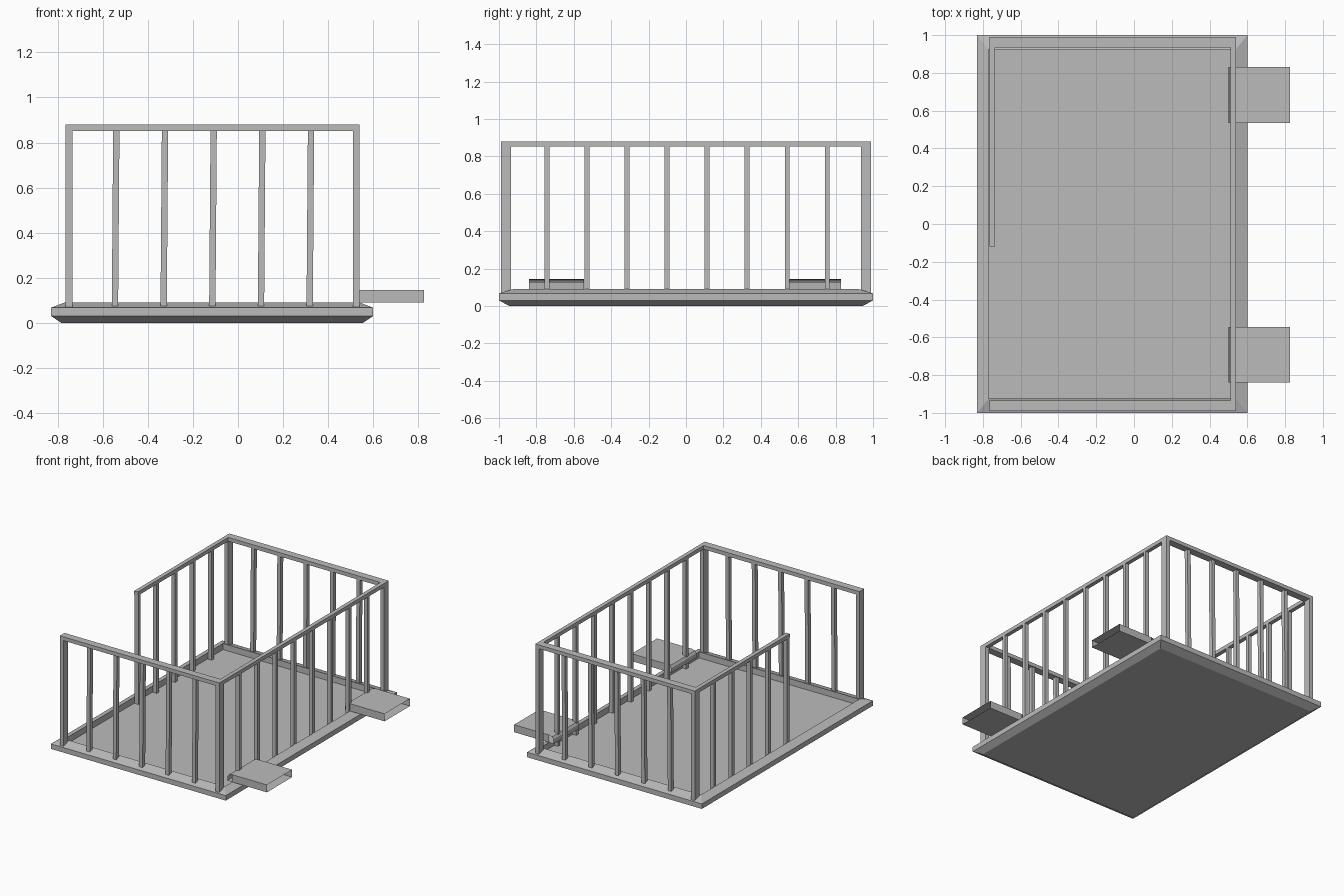
import bpy
import bmesh

cube = bpy.data.objects.get("Cube")
if cube:
    bpy.data.objects.remove(cube, do_unlink=True)

# Single flat colour
grey = bpy.data.materials.new("plain_grey")
grey.use_nodes = True
COLOR = (0.5, 0.5, 0.5, 1)
grey.diffuse_color = COLOR
grey.node_tree.nodes["Principled BSDF"].inputs["Base Color"].default_value = COLOR


def finish(name, bm, fix_normals=True):
    if fix_normals:
        bmesh.ops.recalc_face_normals(bm, faces=bm.faces[:])
    mesh = bpy.data.meshes.new(name)
    bm.to_mesh(mesh)
    bm.free()
    mesh.materials.append(grey)
    obj = bpy.data.objects.new(name, mesh)
    bpy.context.collection.objects.link(obj)
    return obj


def box(name, x0, x1, y0, y1, z0, z1, lean=0):
    """Axis-aligned bar whose top may lean along x."""
    bm = bmesh.new()
    bmesh.ops.create_cube(bm, size=1)
    for v in bm.verts:
        top = v.co.z > 0
        v.co = ((x1 if v.co.x > 0 else x0) + (lean if top else 0),
                y1 if v.co.y > 0 else y0,
                z1 if top else z0)
    return finish(name, bm)


LEFT_X, RIGHT_X = -0.765, 0.51      # inner-side starts of the side bars
BAR = 0.03
END_Y, END_DEPTH = 0.935, 0.055
FLOOR, RAIL, TOP = 0.045, 0.852, 0.88

# Tray base: lofted rectangular rings with chamfered edge and sunken floor
bm = bmesh.new()
rings = []
for inset_x, inset_y, z in ((0.045, 0.055, 0), (0, 0, 0.03), (0, 0, 0.067),
                            (0.06, 0.075, 0.09), (0.06, 0.075, FLOOR)):
    x0, x1, y = -0.83 + inset_x, 0.60 - inset_x, 1 - inset_y
    rings.append([bm.verts.new(c) for c in
                  ((x0, -y, z), (x1, -y, z), (x1, y, z), (x0, y, z))])
for low, high in zip(rings, rings[1:]):
    for i in range(4):
        j = (i + 1) % 4
        bm.faces.new((low[i], low[j], high[j], high[i]))
bm.faces.new(rings[0][::-1])
bm.faces.new(rings[-1])
finish("base_tray", bm)

# Front and back railings
for side, sign in (("front", -1), ("back", 1)):
    y0, y1 = sorted((sign * END_Y, sign * (END_Y + END_DEPTH)))
    box(side + "_top_rail", LEFT_X, RIGHT_X + BAR, y0, y1, RAIL, TOP)
    for end, x in (("right", LEFT_X), ("left", RIGHT_X)):
        box(f"{side}_{end}_corner_post", x, x + BAR, y0, y1, 0.065, RAIL)
    m = sign * 0.957
    for i in range(5):
        x = -0.56 + i * 0.216
        box(f"{side}_post_{i + 1}", x, x + 0.028, m - 0.015, m + 0.015,
            0.07, RAIL, lean=0.006)

# Side railings: one full length, one stopping part way to leave an opening
for side, x, start, count in (("left", RIGHT_X, -END_Y, 8),
                              ("right", LEFT_X, -0.12, 5)):
    box(side + "_top_rail", x, x + BAR, start, END_Y, RAIL, TOP)
    for i in range(count):
        y = 0.755 - i * 0.214
        box(f"{side}_post_{i + 1}", x, x + BAR, y - 0.013, y + 0.013, FLOOR, RAIL)

# Hooked brackets: hollow slabs, open at the outer end
profile = [(0.825, 0.145), (0.54, 0.145), (0.515, 0.138), (0.503, 0.122),
           (0.50, 0.09), (0.54, 0.09), (0.825, 0.09)]
for name, y0, y1 in (("front_bracket", -0.84, -0.545), ("back_bracket", 0.535, 0.83)):
    bm = bmesh.new()
    a, b = [[bm.verts.new((x, y, z)) for x, z in profile] for y in (y0, y1)]
    for i in range(len(profile) - 1):
        bm.faces.new((a[i], a[i + 1], b[i + 1], b[i]))
    for s in (a, b):
        bm.faces.new((s[0], s[1], s[5], s[6]))
    finish(name, bm)
